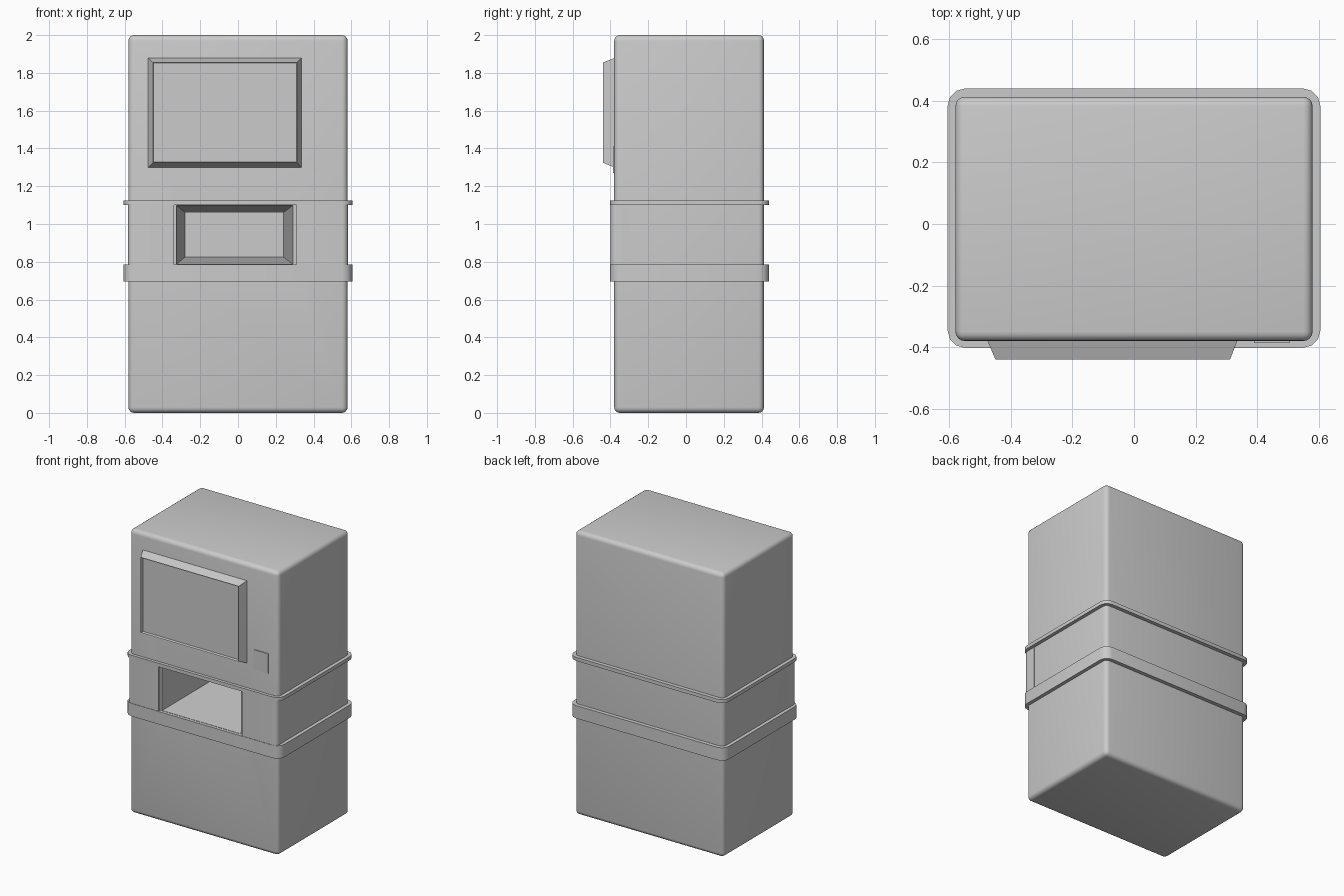
import bpy, bmesh

if "Cube" in bpy.data.objects:
    bpy.data.objects.remove(bpy.data.objects["Cube"])


def make_object(name, bm):
    bmesh.ops.recalc_face_normals(bm, faces=bm.faces)
    mesh = bpy.data.meshes.new(name)
    bm.to_mesh(mesh)
    bm.free()
    ob = bpy.data.objects.new(name, mesh)
    bpy.context.collection.objects.link(ob)
    return ob


def smooth(ob, angle=0.6):
    bpy.ops.object.select_all(action='DESELECT')
    ob.select_set(True)
    bpy.context.view_layer.objects.active = ob
    bpy.ops.object.shade_smooth_by_angle(angle=angle)


def box(name, x, y, z, radius=0, segments=3, pick=None):
    """Box from (min, max) ranges; edges chosen by pick are rounded."""
    bm = bmesh.new()
    bmesh.ops.create_cube(bm, size=1)
    for v in bm.verts:
        v.co = [r[0] if c < 0 else r[1] for r, c in zip((x, y, z), v.co)]
    if radius:
        edges = [e for e in bm.edges if pick is None or pick(e)]
        bmesh.ops.bevel(bm, geom=edges, offset=radius, segments=segments,
                        profile=0.5, affect='EDGES')
    return make_object(name, bm)


def vertical(e):
    a, b = (v.co for v in e.verts)
    return abs(a.z - b.z) > 0.001 and abs(a.x - b.x) + abs(a.y - b.y) < 0.001


def frustum(name, outer, inner, y_outer, y_inner, inset_y=None):
    """Tapered block along y; outer and inner are (x0, x1, z0, z1)."""
    bm = bmesh.new()
    rings = []
    for (x0, x1, z0, z1), y in ((outer, y_outer), (inner, y_inner)):
        rings.append([bm.verts.new((px, y, pz)) for px, pz in
                      ((x0, z0), (x1, z0), (x1, z1), (x0, z1))])
    bm.faces.new(rings[0])
    front = bm.faces.new(rings[1])
    for i in range(4):
        j = (i + 1) % 4
        bm.faces.new((rings[0][i], rings[0][j], rings[1][j], rings[1][i]))
    if inset_y is not None:
        bmesh.ops.recalc_face_normals(bm, faces=bm.faces)
        bmesh.ops.inset_region(bm, faces=[front], thickness=0.004)
        for v in front.verts:
            v.co.y = inset_y
    return make_object(name, bm)


# Cabinet body with rounded edges
body = box("cabinet_body", (-0.58, 0.58), (-0.38, 0.413), (0, 2), 0.03, 4)

# Tapered dispensing recess cut into the front
cutter = frustum("recess_cutter", (-0.325, 0.29, 0.787, 1.098),
                 (-0.28, 0.24, 0.825, 1.06), -0.381, 0.22)
mod = body.modifiers.new("recess", 'BOOLEAN')
mod.object = cutter
mod.operation = 'DIFFERENCE'
mod.solver = 'EXACT'
bpy.context.view_layer.objects.active = body
bpy.ops.object.modifier_apply(modifier=mod.name)
bpy.data.objects.remove(cutter)
smooth(body)

# Projecting bands: open rings so the recess stays clear
for name, z in (("lower_band", (0.695, 0.785)), ("upper_band", (1.10, 1.125))):
    smooth(box(name, (-0.605, 0.605), (-0.402, 0.44), z, 0.055, 3, vertical))

# Raised front panels on either side of the recess
for name, x, side in (("left_front_panel", (-0.582, -0.34), -0.582),
                      ("right_front_panel", (0.31, 0.582), 0.582)):
    def outer_corner(e, side=side):
        return vertical(e) and all(abs(v.co.x - side) < 0.001 and v.co.y < -0.35
                                   for v in e.verts)
    smooth(box(name, x, (-0.399, -0.30), (0.785, 1.10), 0.03, 4, outer_corner))

# Display housing with sloping sides and a shallow sunk screen
frustum("display_housing", (-0.478, 0.337, 1.297, 1.88),
        (-0.45, 0.312, 1.325, 1.855), -0.375, -0.44, -0.42)

# Small card reader plate
box("card_reader", (0.39, 0.505), (-0.386, -0.37), (1.27, 1.41))
